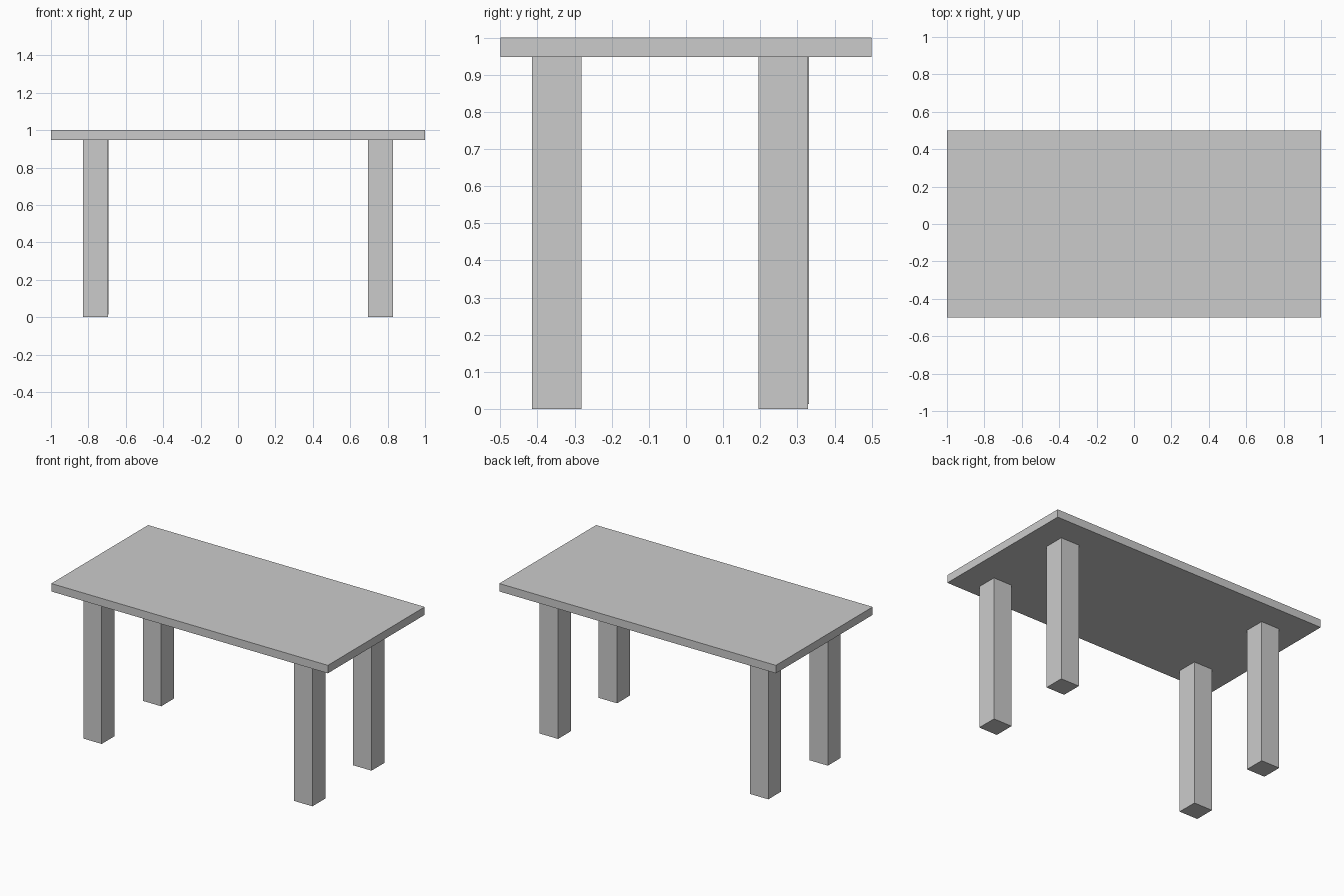
import bpy

if "Cube" in bpy.data.objects:
    bpy.data.objects.remove(bpy.data.objects["Cube"])


def box(name, x0, x1, y0, y1, z0, z1):
    """Axis-aligned box from its limits."""
    bpy.ops.mesh.primitive_cube_add(size=1, location=((x0 + x1) / 2, (y0 + y1) / 2, (z0 + z1) / 2))
    ob = bpy.context.object
    ob.name = name
    ob.scale = (x1 - x0, y1 - y0, z1 - z0)
    bpy.ops.object.transform_apply(location=False, rotation=False, scale=True)
    return ob


UNDERSIDE = 0.948
LEG = 0.133  # square leg width

# Table top
box("table_top", -1, 1, -0.5, 0.5, UNDERSIDE, 1)

# Legs: centre x, centre y, bottom z (the back left one is slightly short)
legs = {
    "front_left_leg": (-0.762, -0.348, 0),
    "front_right_leg": (0.762, -0.348, 0),
    "back_left_leg": (-0.760, 0.264, 0.013),
    "back_right_leg": (0.762, 0.262, 0),
}
for name, (x, y, z) in legs.items():
    h = LEG / 2
    box(name, x - h, x + h, y - h, y + h, z, UNDERSIDE)
